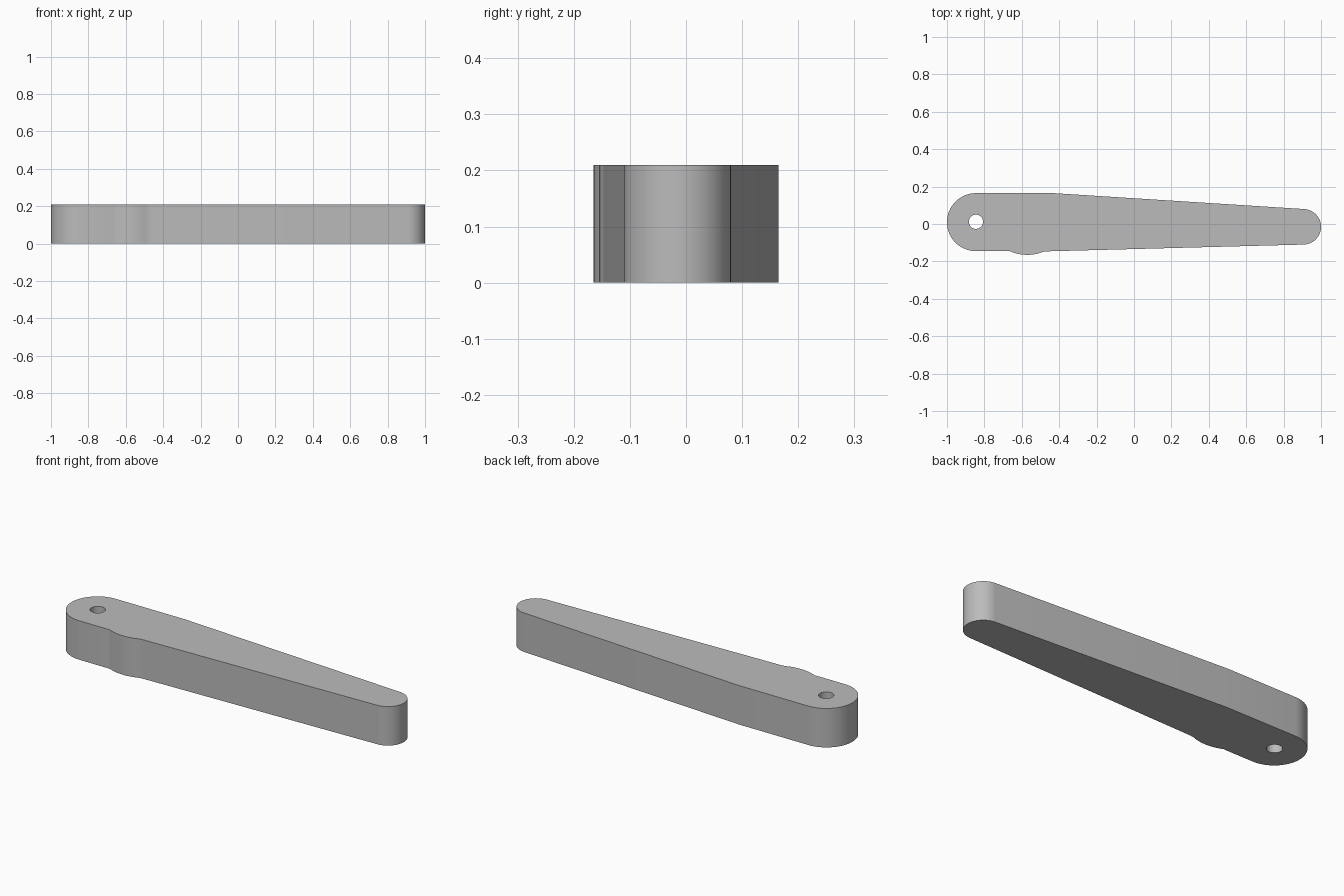
import bpy, bmesh
from math import radians, cos, sin
from mathutils import Vector

old = bpy.data.objects.get("Cube")
if old:
    bpy.data.objects.remove(old, do_unlink=True)

HEIGHT = 0.21


def arc(cx, cy, r, start, end, n):
    """Points on a circular arc, angles in degrees."""
    angles = [radians(start + (end - start) * i / n) for i in range(n + 1)]
    return [(cx + r * cos(a), cy + r * sin(a)) for a in angles]


def add_loop(bm, points):
    verts = [bm.verts.new((x, y, 0)) for x, y in points]
    return [bm.edges.new((v, verts[i - 1])) for i, v in enumerate(verts)]


# Outline, counter-clockwise: wide end, shallow bump, narrow tip, tapered back
outline = arc(-0.845, 0.01, 0.155, 90, 270, 40)
outline += [(-0.675, -0.145)]
outline += arc(-0.57, 0.065, 0.23, 245, 288, 14)
outline += arc(-0.456, -0.286, 0.14, 108, 91, 6)
outline += arc(0.905, -0.015, 0.095, -88.5, 86.5, 36)
outline += [(-0.43, 0.165)]

# Pierced flat profile, then raised to full height
bm = bmesh.new()
edges = add_loop(bm, outline)
edges += add_loop(bm, arc(-0.845, 0.012, 0.038, 0, 350, 35))
bmesh.ops.triangle_fill(bm, use_beauty=True, use_dissolve=False,
                        edges=edges, normal=Vector((0, 0, 1)))
raised = bmesh.ops.extrude_face_region(bm, geom=bm.faces[:], use_keep_orig=True)
top = [g for g in raised["geom"] if isinstance(g, bmesh.types.BMVert)]
bmesh.ops.translate(bm, verts=top, vec=(0, 0, HEIGHT))
bmesh.ops.recalc_face_normals(bm, faces=bm.faces[:])

mesh = bpy.data.meshes.new("lever_arm")
bm.to_mesh(mesh)
bm.free()
arm = bpy.data.objects.new("lever_arm", mesh)
bpy.context.collection.objects.link(arm)

# Plain grey finish
grey = bpy.data.materials.new("plain_grey")
grey.use_nodes = True
colour = (0.5, 0.5, 0.5, 1)
grey.diffuse_color = colour
grey.node_tree.nodes["Principled BSDF"].inputs["Base Color"].default_value = colour
mesh.materials.append(grey)

# Smooth curved walls, sharp rims
bpy.ops.object.select_all(action="DESELECT")
arm.select_set(True)
bpy.context.view_layer.objects.active = arm
bpy.ops.object.shade_smooth_by_angle(angle=radians(20))
